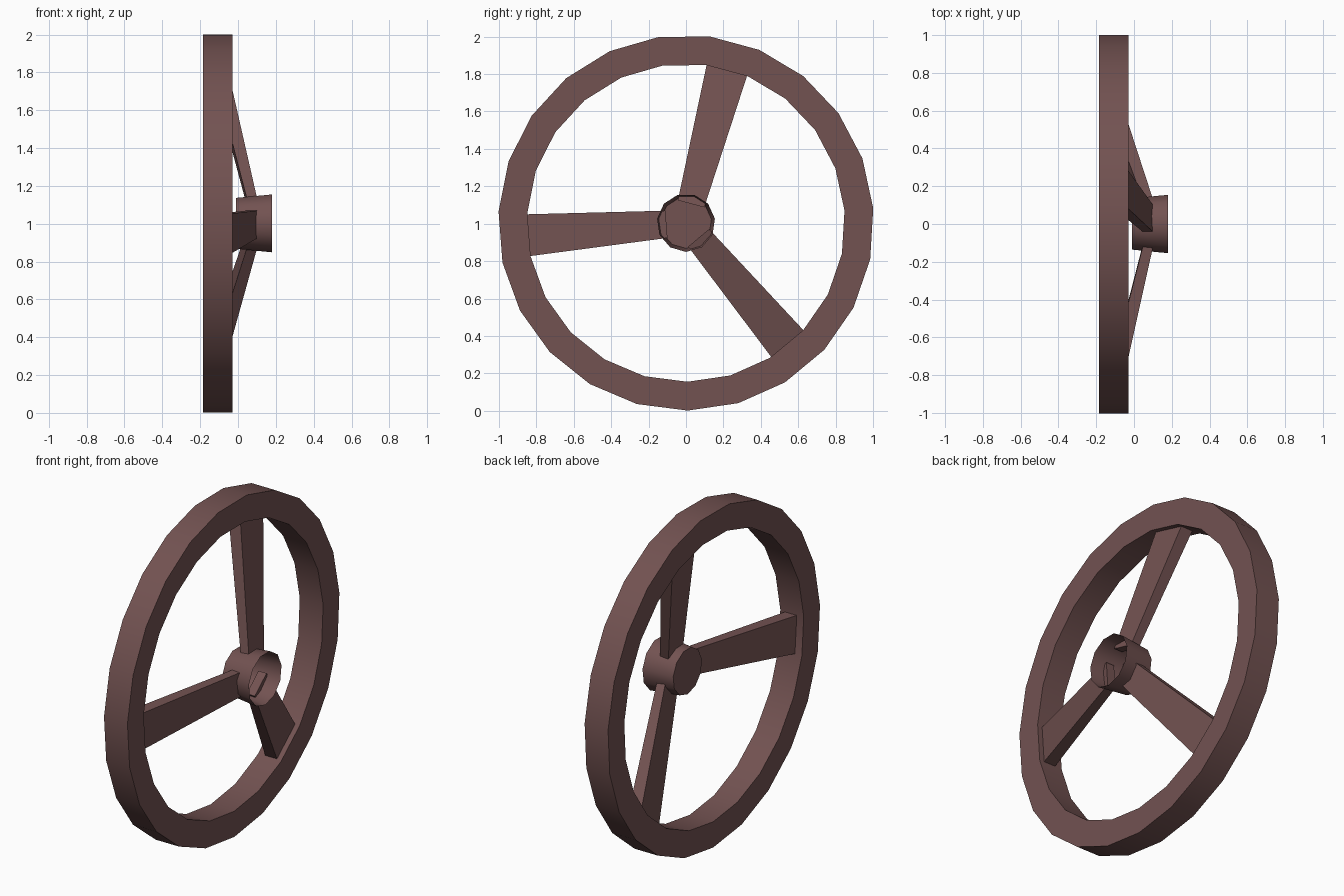
import bpy, bmesh
from math import cos, sin, radians, pi

if "Cube" in bpy.data.objects:
    bpy.data.objects.remove(bpy.data.objects["Cube"])

CZ = 1.005  # height of the wheel axis

mat = bpy.data.materials.new("brown_red")
mat.diffuse_color = (0.17, 0.085, 0.083, 1)
mat.use_nodes = True
mat.node_tree.nodes["Principled BSDF"].inputs["Base Color"].default_value = mat.diffuse_color


def finish(name, bm, smooth=False):
    me = bpy.data.meshes.new(name)
    bm.to_mesh(me)
    bm.free()
    me.materials.append(mat)
    ob = bpy.data.objects.new(name, me)
    bpy.context.collection.objects.link(ob)
    if smooth:
        bpy.ops.object.select_all(action='DESELECT')
        ob.select_set(True)
        bpy.context.view_layer.objects.active = ob
        bpy.ops.object.shade_smooth_by_angle(angle=radians(40))
    return ob


def ring(bm, x, r, n, phase):
    """Polygon of vertices around the x axis."""
    return [bm.verts.new((x, r * cos(phase + 2 * pi * i / n),
                          CZ + r * sin(phase + 2 * pi * i / n))) for i in range(n)]


def bridge(bm, a, b):
    n = len(a)
    for i in range(n):
        j = (i + 1) % n
        bm.faces.new((a[i], a[j], b[j], b[i]))


# Rim: rectangular section swept around 23 sides
bm = bmesh.new()
section = [(-0.185, 1.004), (-0.03, 1.004), (-0.03, 0.85), (-0.185, 0.85)]
rings = [ring(bm, x, r, 23, radians(-89.5)) for x, r in section]
for k in range(4):
    bridge(bm, rings[k], rings[(k + 1) % 4])
bmesh.ops.recalc_face_normals(bm, faces=bm.faces)
finish("rim", bm, True)

# Hub: tapered cup, closed at the back and open at +x
bm = bmesh.new()
back = ring(bm, -0.01, 0.137, 11, radians(-90))
front = ring(bm, 0.18, 0.156, 11, radians(-90))
bridge(bm, back, front)
bm.faces.new(back[::-1])
finish("hub", bm, True)

# Spokes: bars that widen and lean back towards the rim
# each end: radius, half width, back x, front x
ENDS = [(0.105, 0.073, 0.049, 0.103), (0.845, 0.112, -0.14, -0.062)]
for k, deg in enumerate((75, 184.5, 310)):
    a = radians(deg)
    bm = bmesh.new()
    loops = []
    for r, w, xb, xf in ENDS:
        loops.append([bm.verts.new((x, r * cos(a) - s * sin(a), CZ + r * sin(a) + s * cos(a)))
                      for x, s in ((xb, -w), (xf, -w), (xf, w), (xb, w))])
    bridge(bm, *loops)
    bm.faces.new(loops[0])
    bm.faces.new(loops[1])
    bmesh.ops.recalc_face_normals(bm, faces=bm.faces)
    finish(f"spoke_{k + 1}", bm)
